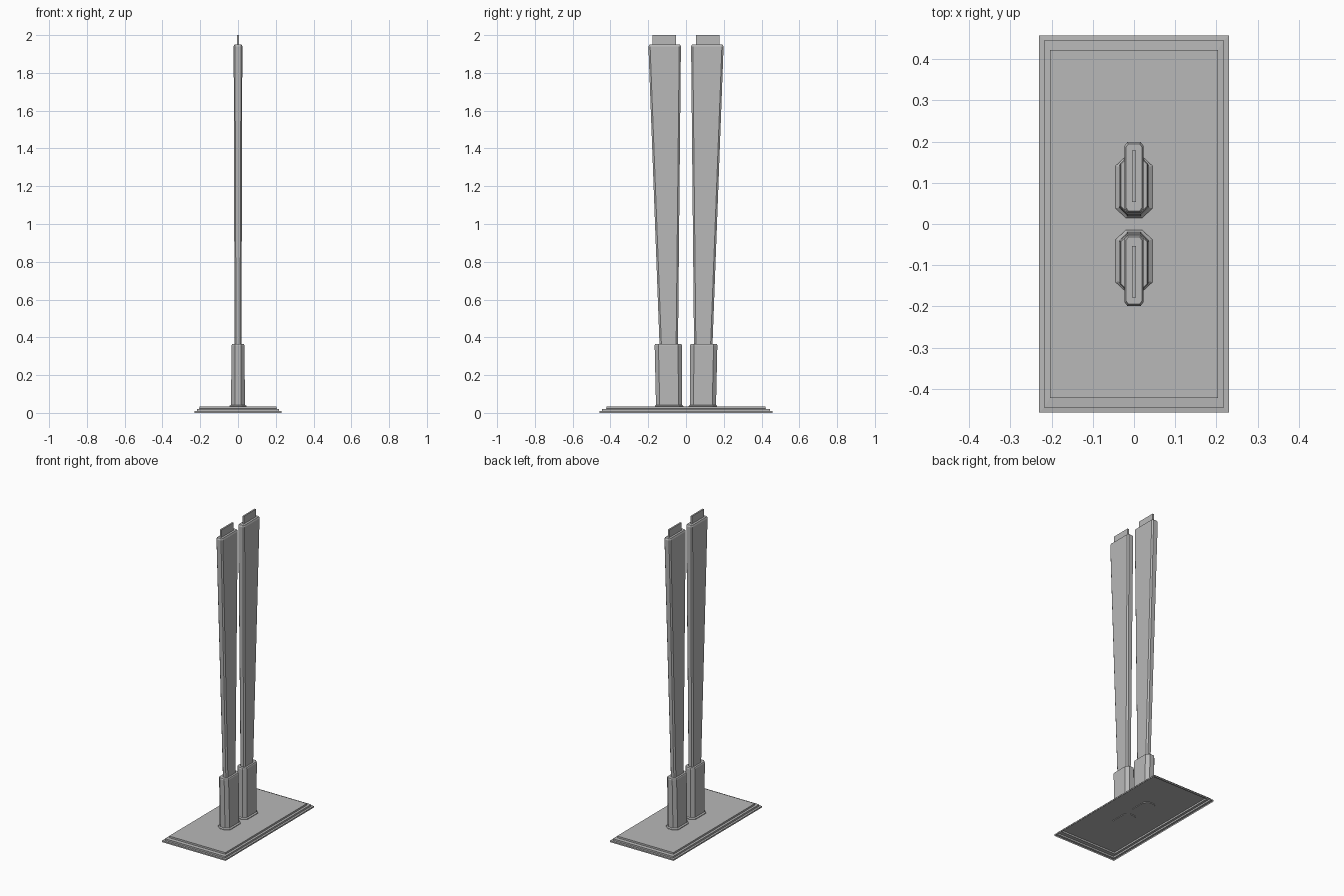
import bpy, bmesh

cube = bpy.data.objects.get("Cube")
if cube:
    bpy.data.objects.remove(cube, do_unlink=True)

grey = bpy.data.materials.new("satin_grey")
grey.use_nodes = True
colour = (0.48, 0.48, 0.48, 1)
grey.diffuse_color = colour
grey.node_tree.nodes["Principled BSDF"].inputs["Base Color"].default_value = colour


def ring(z, half_x, y0, y1, cut_x=0, cut_y=0):
    """Rectangle at height z, with optional chamfered corners."""
    if not cut_x:
        return [(half_x, y0, z), (half_x, y1, z), (-half_x, y1, z), (-half_x, y0, z)]
    inner = half_x - cut_x
    right = [(inner, y0, z), (half_x, y0 + cut_y, z), (half_x, y1 - cut_y, z), (inner, y1, z)]
    return right + [(-x, y, h) for x, y, h in reversed(right)]


def loft(name, rings, side=1, closed=True):
    """Skin over a stack of rings; side=-1 mirrors it, closed adds the bottom."""
    bm = bmesh.new()
    loops = [[bm.verts.new((x, y * side, z)) for x, y, z in r] for r in rings]
    for low, high in zip(loops, loops[1:]):
        for i in range(len(low)):
            j = (i + 1) % len(low)
            bm.faces.new((low[i], low[j], high[j], high[i]))
    if closed:
        bm.faces.new(list(reversed(loops[0])))
    bm.faces.new(loops[-1])
    bmesh.ops.recalc_face_normals(bm, faces=bm.faces)
    mesh = bpy.data.meshes.new(name)
    bm.to_mesh(mesh)
    bm.free()
    mesh.materials.append(grey)
    bpy.context.collection.objects.link(bpy.data.objects.new(name, mesh))


# Three-stepped base plate, a pressed shell hollow underneath
loft("base_plate", [ring(z, x, -y, y) for z, x, y in (
    (0, 0.23, 0.458), (0.009, 0.23, 0.458), (0.010, 0.218, 0.446),
    (0.021, 0.218, 0.446), (0.022, 0.204, 0.422), (0.033, 0.204, 0.422))], closed=False)

for label, side in (("back", 1), ("front", -1)):
    # Octagonal socket with a small flange at its foot
    loft(label + "_socket", [ring(*r) for r in (
        (0.029, 0.045, 0.014, 0.165, 0.026, 0.024),
        (0.037, 0.045, 0.014, 0.165, 0.026, 0.024),
        (0.043, 0.037, 0.020, 0.159, 0.02, 0.02),
        (0.358, 0.034, 0.022, 0.166, 0.018, 0.02),
        (0.365, 0.031, 0.025, 0.163, 0.016, 0.018))], side)
    # Tall blade that widens upward
    loft(label + "_blade", [ring(*r) for r in (
        (0.3, 0.018, 0.043, 0.138, 0.008, 0.01),
        (1.94, 0.023, 0.027, 0.199, 0.007, 0.009),
        (1.95, 0.019, 0.032, 0.194, 0.005, 0.007))], side)
    # Thin tab at the tip
    loft(label + "_tab", [ring(1.94, 0.005, 0.053, 0.178),
                          ring(2.0, 0.005, 0.053, 0.178)], side)
